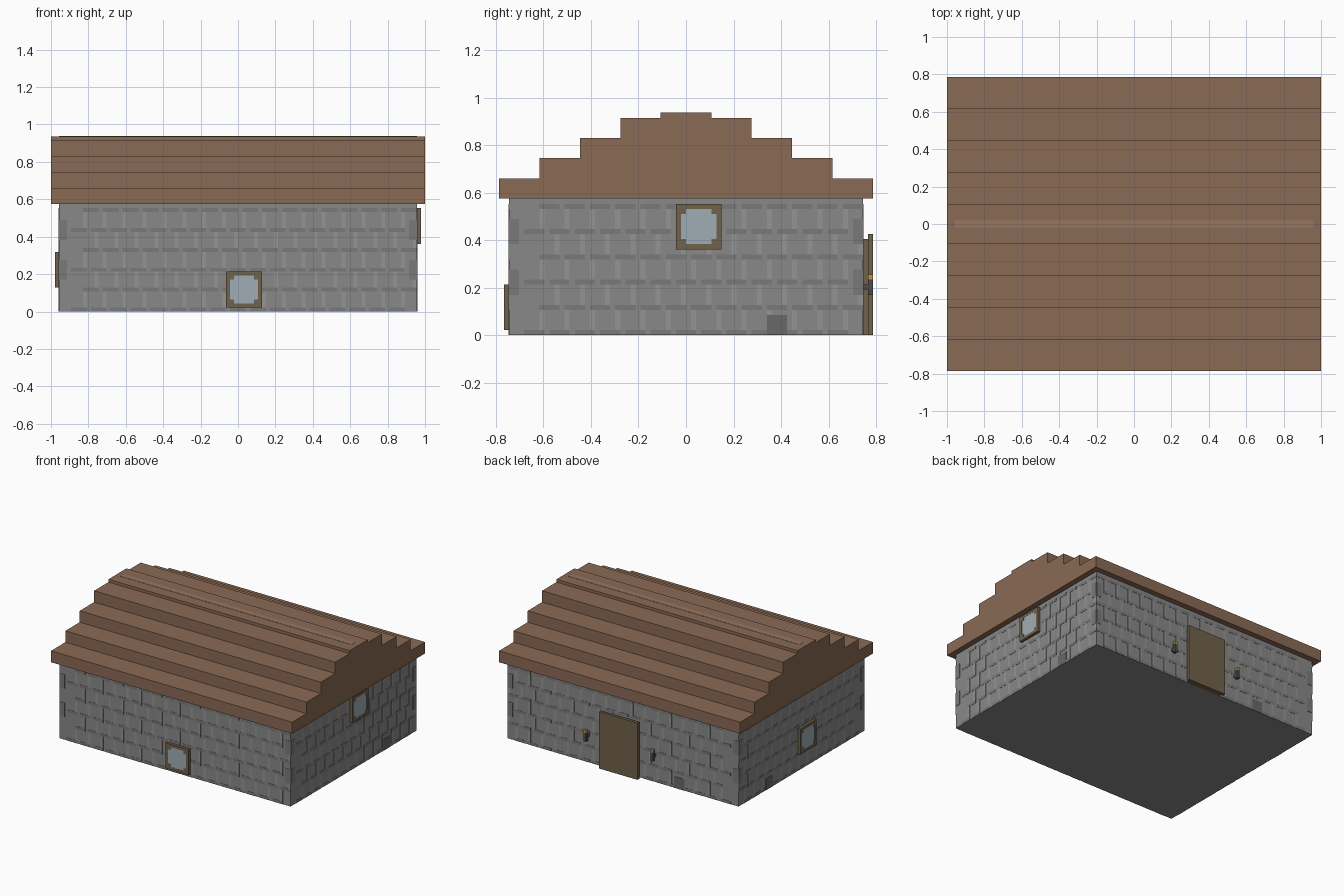
import bpy, bmesh

if "Cube" in bpy.data.objects:
    bpy.data.objects.remove(bpy.data.objects["Cube"])

V = 2 / 94            # one block unit
T = 0.08              # thickness of flat stone pattern, in block units


def material(name, r, g, b):
    m = bpy.data.materials.new(name)
    m.diffuse_color = (r, g, b, 1)
    m.use_nodes = True
    m.node_tree.nodes["Principled BSDF"].inputs["Base Color"].default_value = m.diffuse_color
    return m


STONE = material("stone", 0.25, 0.25, 0.25)
MORTAR = material("stone_dark", 0.195, 0.195, 0.195)
LIGHT = material("stone_light", 0.295, 0.295, 0.295)
PATCH = material("stone_patch", 0.14, 0.14, 0.14)
ROOF = material("roof_wood", 0.255, 0.144, 0.089)
RIDGE = material("ridge_wood", 0.31, 0.18, 0.115)
WOOD = material("frame_wood", 0.162, 0.122, 0.07)
GLASS = material("glass", 0.35, 0.42, 0.46)
IRON = material("torch_stick", 0.07, 0.07, 0.075)
FLAME = material("torch_flame", 0.55, 0.3, 0.06)


def finish(bm, name, mat):
    bmesh.ops.recalc_face_normals(bm, faces=bm.faces)
    me = bpy.data.meshes.new(name)
    bm.to_mesh(me)
    bm.free()
    me.materials.append(mat)
    ob = bpy.data.objects.new(name, me)
    bpy.context.collection.objects.link(ob)
    return ob


def boxes(name, mat, items):
    """One object from boxes (x0, x1, y0, y1, z0, z1) in block units."""
    bm = bmesh.new()
    for b in items:
        vs = bmesh.ops.create_cube(bm, size=1)["verts"]
        for v in vs:
            v.co = [V * (b[2 * i] + (b[2 * i + 1] - b[2 * i]) * (v.co[i] + 0.5)) for i in range(3)]
    return finish(bm, name, mat)


def on_wall(side, u0, u1, z0, z1, d0, d1):
    """Box on a wall: u runs along the wall, d is distance out from it."""
    if side in ("front", "back"):
        s = -1 if side == "front" else 1
        a, b = sorted((s * (35 + d0), s * (35 + d1)))
        return (u0, u1, a, b, z0, z1)
    s = -1 if side == "left" else 1
    a, b = sorted((s * (45 + d0), s * (45 + d1)))
    return (a, b, u0, u1, z0, z1)


# Walls
boxes("walls", STONE, [(-45, 45, -35, 35, 0, 27.1)])

# Masonry pattern: dark beds, light upright joints, corner stones
for side, half in (("front", 45), ("back", 45), ("left", 35), ("right", 35)):
    beds, joints, corners = [], [], []
    for row in range(6):
        z = row * 5
        start = -half + 2 + (row % 2) * 3
        for u in range(start, half - 4, 5):
            beds.append(on_wall(side, u + 1, u + 5, z, z + 1, -0.1, T))
            if row < 5:
                joints.append(on_wall(side, u + 4, u + 5, z + 1, z + 5, -0.1, T))
    for z in (8, 18):
        for s in (-1, 1):
            a, b = sorted((s * half, s * (half - 2)))
            corners.append(on_wall(side, a, b, z, z + 5, -0.1, T * 1.5))
    boxes(side + "_mortar_beds", MORTAR, beds)
    boxes(side + "_mortar_joints", LIGHT, joints)
    boxes(side + "_corner_stones", MORTAR, corners)

# Dark stones near the ground
boxes("dark_stones", PATCH, [
    on_wall("right", 16, 20, 0, 4, -0.1, T * 2),
    on_wall("left", 16, 20, 0, 4, -0.1, T * 2),
    on_wall("back", -24, -20, 0, 4, -0.1, T * 2)])

# Stepped roof: mirrored profile extruded along x
half = [37, 29, 21, 13, 5]
levels = [27, 31, 35, 39, 43, 44]
right = []
for i, y in enumerate(half):
    right += [(y, levels[i]), (y, levels[i + 1])]
profile = right + [(-y, z) for y, z in reversed(right)]
bm = bmesh.new()
face = bm.faces.new([bm.verts.new((-47 * V, y * V, z * V)) for y, z in profile])
ext = bmesh.ops.extrude_face_region(bm, geom=[face])["geom"]
bmesh.ops.translate(bm, vec=(94 * V, 0, 0),
                    verts=[g for g in ext if isinstance(g, bmesh.types.BMVert)])
finish(bm, "roof", ROOF)
boxes("ridge_strip", RIDGE, [(-45, 45, -1, 1, 43.5, 44 + T)])


# Windows: square frame with corner blocks around a pane
def window(side, u, z):
    def w(a, b, c, d, out=1):
        return on_wall(side, u + a, u + b, z + c, z + d, -0.2, out)
    boxes(side + "_window_frame", WOOD, [
        w(0, 9, 0, 1), w(0, 9, 8, 9), w(0, 1, 1, 8), w(8, 9, 1, 8)]
        + [w(a, a + 1, c, c + 1) for a in (1, 7) for c in (1, 7)])
    boxes(side + "_window_pane", GLASS, [w(1, 8, 1, 8, 0.97)])


window("front", -3, 1)
window("right", -2, 17)
window("left", -7, 6)

# Door on the back wall
boxes("door_frame", WOOD, [on_wall("back", -6, 7, 0, 19, -0.2, 1)])
boxes("door", WOOD, [on_wall("back", -7, 8, 0, 20, 1, 2)])

# Torches on both sides of the door
for name, u in (("left_torch", 13), ("right_torch", -13)):
    boxes(name + "_stick", IRON, [
        on_wall("back", u, u + 1, 8, 11, 1, 2),
        on_wall("back", u + 0.2, u + 0.8, 9, 10, -0.2, 1)])
    boxes(name + "_flame", FLAME, [on_wall("back", u, u + 1, 11, 12, 1, 2)])
